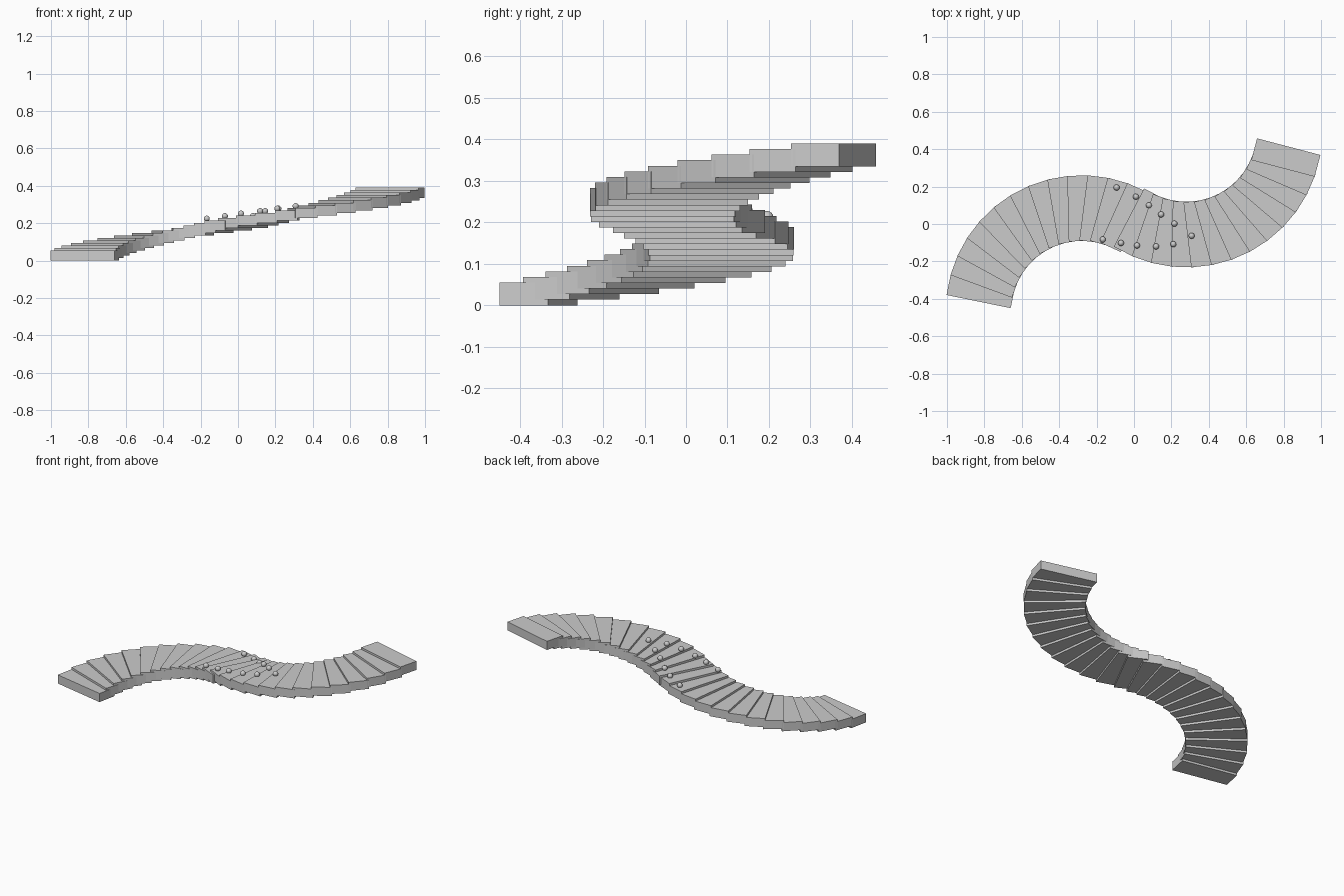
import bpy
from math import sin, cos, radians
from mathutils import Vector, Matrix

if "Cube" in bpy.data.objects:
    bpy.data.objects.remove(bpy.data.objects["Cube"])

STEPS, R = 26, 0.55
LENGTH, WIDTH, THICK, RISE = 0.12, 0.35, 0.055, 0.0134
LEFT, RIGHT = Vector((-0.28, -0.4665, 0)), Vector((0.28, 0.495, 0))
H0, HMID, H1 = 78.4, -30.2, 75.3          # headings at start, middle, end
TOTAL = (H0 - HMID) + (H1 - HMID)


def path(i):
    """Position and heading of step i on the two joined arcs."""
    a = TOTAL * i / (STEPS - 1)
    if a <= H0 - HMID:
        h = radians(H0 - a)
        return LEFT + R * Vector((-sin(h), cos(h), 0)), h
    h = radians(HMID + a - (H0 - HMID))
    return RIGHT + R * Vector((sin(h), -cos(h), 0)), h


# Stair treads, each a flat block rising along the S curve
frames = []
for i in range(STEPS):
    p, h = path(i)
    frames.append((p, h))
    bpy.ops.mesh.primitive_cube_add(
        size=1, location=(p.x, p.y, THICK / 2 + RISE * i), rotation=(0, 0, h))
    o = bpy.context.object
    o.name = f"step_{i + 1:02d}"
    o.scale = (LENGTH, WIDTH, THICK)


def top_height(x, y):
    """Height of the highest tread under a point."""
    z = 0
    for i, (p, h) in enumerate(frames):
        d = Matrix.Rotation(-h, 3, 'Z') @ (Vector((x, y, 0)) - p)
        if abs(d.x) < LENGTH / 2 and abs(d.y) < WIDTH / 2:
            z = THICK + RISE * i
    return z


# Small studs in two rows on the middle treads
studs = [(-.093, .195), (.01, .146), (.08, .1), (.145, .051), (.216, .002),
         (-.167, -.083), (-.07, -.102), (.016, -.115), (.118, -.12),
         (.21, -.108), (.308, -.063)]
for k, (x, y) in enumerate(studs):
    bpy.ops.mesh.primitive_uv_sphere_add(
        segments=20, ring_count=12, radius=0.016,
        location=(x, y, top_height(x, y) + 0.009))
    bpy.context.object.name = f"stud_{k + 1:02d}"
    bpy.ops.object.shade_smooth()
